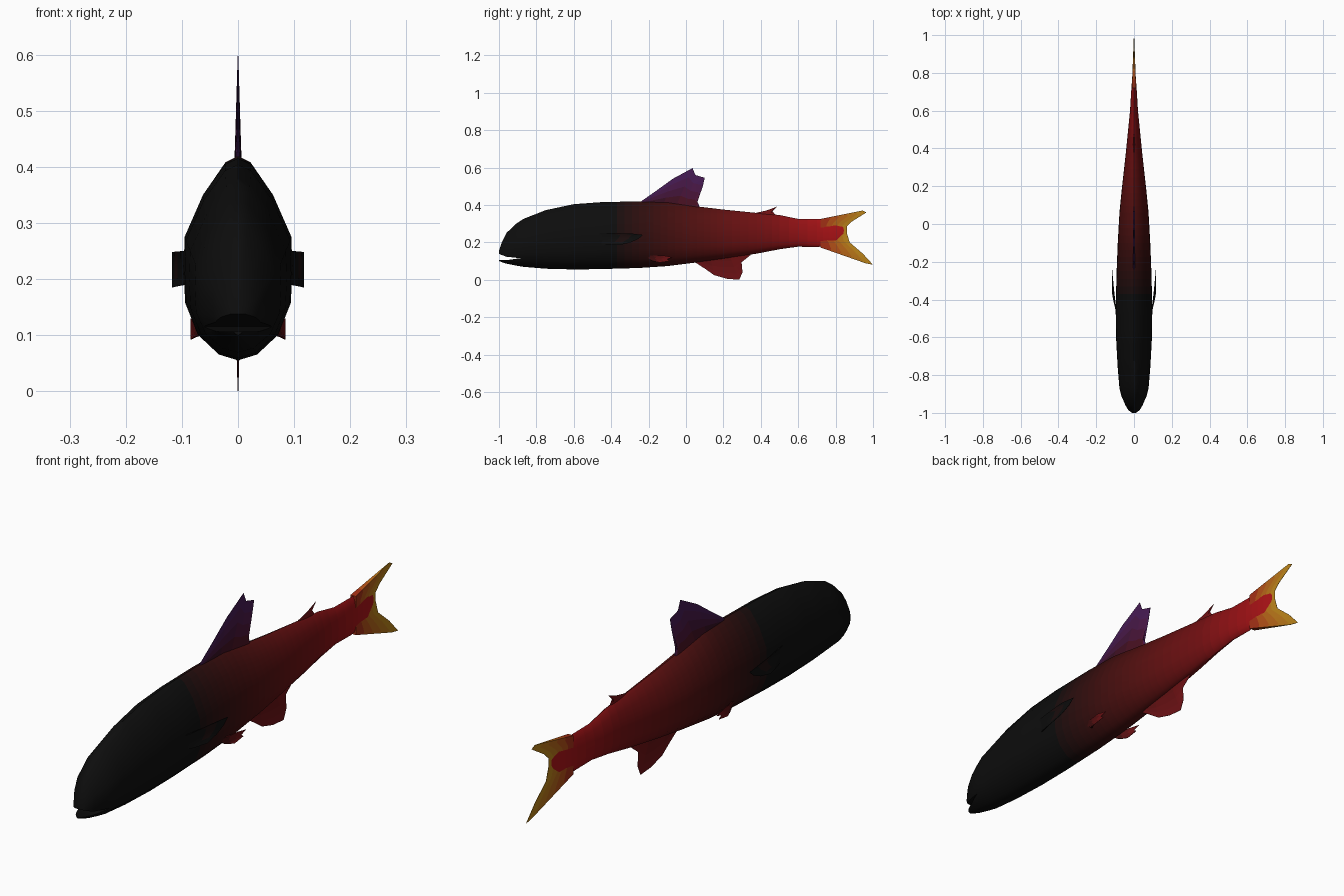
import bpy, bmesh

if "Cube" in bpy.data.objects:
    bpy.data.objects.remove(bpy.data.objects["Cube"])

# Colour ramp along the fish: (y, colour)
RAMP = [(-0.40, (.004, .004, .004)), (-0.18, (.035, .004, .004)), (0.1, (.09, .005, .005)),
        (0.45, (.18, .005, .006)), (0.8, (.42, .006, .008)), (1.1, (.42, .01, .008))]
PURPLE, RED, YELLOW = (.06, .012, .10), (.16, .006, .008), (.5, .25, .01)


def lerp(a, b, t):
    return tuple(p + (q - p) * t for p, q in zip(a, b))


def sample(table, y):
    """Linear lookup in a list of (y, values)."""
    if y <= table[0][0]:
        return table[0][1]
    for (y0, a), (y1, b) in zip(table, table[1:]):
        if y <= y1:
            return lerp(a, b, (y - y0) / (y1 - y0))
    return table[-1][1]


def paint(me, bm_face, colour):
    """Give the face a material of that colour, reusing existing ones."""
    name = "skin_" + "_".join(f"{round(c * 400):03d}" for c in colour)
    mat = bpy.data.materials.get(name)
    if mat is None:
        mat = bpy.data.materials.new(name)
        mat.diffuse_color = (*colour, 1)
        mat.use_nodes = True
        mat.node_tree.nodes["Principled BSDF"].inputs["Base Color"].default_value = mat.diffuse_color
    if mat.name not in me.materials:
        me.materials.append(mat)
    bm_face.material_index = me.materials.find(mat.name)


def finish(name, bm, me):
    bmesh.ops.recalc_face_normals(bm, faces=bm.faces)
    bm.to_mesh(me)
    bm.free()
    ob = bpy.data.objects.new(name, me)
    bpy.context.collection.objects.link(ob)
    return ob


def smooth(ob):
    bpy.ops.object.select_all(action='DESELECT')
    ob.select_set(True)
    bpy.context.view_layer.objects.active = ob
    bpy.ops.object.shade_smooth_by_angle(angle=0.8)


def fin(name, base, tip, thick, tint, rows=4, x_base=0, x_tip=0):
    """Thin fin lofted from a base line to a tip line, both lists of (y, z)."""
    me = bpy.data.meshes.new(name)
    bm = bmesh.new()
    n = len(base)
    grids = []
    for side in (1, -1):
        grids.append([[bm.verts.new((x_base + (x_tip - x_base) * (r / rows) ** .7
                                     + side * (thick * (1 - r / rows) + .0006),
                                     *lerp(base[i], tip[i], r / rows)))
                       for i in range(n)] for r in range(rows + 1)])

    def face(vs, r):
        y = sum(v.co.y for v in vs) / 4
        paint(me, bm.faces.new(vs), lerp(sample(RAMP, round(y, 1)), tint, min(1, (r + .5) / rows)))

    for g in grids:
        for r in range(rows):
            for i in range(n - 1):
                face((g[r][i], g[r][i + 1], g[r + 1][i + 1], g[r + 1][i]), r)
    a, b = grids
    for r in range(rows):
        for i in (0, n - 1):
            face((a[r][i], a[r + 1][i], b[r + 1][i], b[r][i]), r)
    for r in (0, rows):
        for i in range(n - 1):
            face((a[r][i], a[r][i + 1], b[r][i + 1], b[r][i]), r)
    ob = finish(name, bm, me)
    smooth(ob)


# Body: stations (y, (bottom, top, half width))
BODY = [(-1.0, (.10, .155, .012)), (-.985, (.094, .20, .03)), (-.96, (.086, .25, .045)),
        (-.91, (.076, .298, .067)), (-.87, (.069, .325, .077)), (-.75, (.059, .372, .087)),
        (-.6, (.055, .404, .095)), (-.45, (.057, .415, .097)), (-.25, (.063, .419, .092)),
        (-.1, (.073, .416, .086)), (.06, (.093, .392, .077)), (.2, (.112, .375, .063)),
        (.38, (.14, .357, .043)), (.5, (.163, .346, .031)), (.6, (.177, .325, .021)),
        (.7, (.174, .324, .015)), (.8, (.19, .322, .008)), (.85, (.23, .30, .001))]
# Half cross-section, bottom to top: (width share, height share)
SECTION = [(0, 0), (.36, .03), (.75, .13), (.97, .28), (1, .44), (.98, .61), (.64, .82), (.24, .97), (0, 1)]
LOOP = SECTION + [(-x, z) for x, z in SECTION[-2:0:-1]]

ys = [BODY[0][0]]
for (y0, _), (y1, _) in zip(BODY, BODY[1:]):
    k = max(1, round((y1 - y0) / .04))
    ys += [y0 + (y1 - y0) * (j + 1) / k for j in range(k)]
me = bpy.data.meshes.new("body")
bm = bmesh.new()
rings = []
for y in ys:
    lo, hi, w = sample(BODY, y)
    rings.append([bm.verts.new((x * w, y, lo + (hi - lo) * z)) for x, z in LOOP])
m = len(LOOP)
for k in range(len(rings) - 1):
    p, q = rings[k], rings[k + 1]
    c = sample(RAMP, (ys[k] + ys[k + 1]) / 2)
    for i in range(m):
        j = (i + 1) % m
        paint(me, bm.faces.new((p[i], p[j], q[j], q[i])), c)
for ring, y in ((rings[0], -1), (rings[-1], .85)):
    paint(me, bm.faces.new(ring), sample(RAMP, y))
body = finish("body", bm, me)

# Mouth slit cut out of the snout
cut_me = bpy.data.meshes.new("mouth_cutter")
bm = bmesh.new()
slit = [(-1.03, .107), (-.95, .106), (-.885, .115), (-.96, .123), (-1.0, .138), (-1.03, .145)]
left = [bm.verts.new((-.12, *p)) for p in slit]
right = [bm.verts.new((.12, *p)) for p in slit]
bm.faces.new(left)
bm.faces.new(right)
for i in range(len(slit)):
    j = (i + 1) % len(slit)
    bm.faces.new((left[i], left[j], right[j], right[i]))
cut_me.materials.append(me.materials[0])
cutter = finish("mouth_cutter", bm, cut_me)
cutter.hide_render = True
mod = body.modifiers.new("mouth", 'BOOLEAN')
mod.object, mod.operation, mod.solver = cutter, 'DIFFERENCE', 'EXACT'
bpy.context.view_layer.objects.active = body
bpy.ops.object.modifier_apply(modifier="mouth")
bpy.data.objects.remove(cutter)
smooth(body)

# Tail fin, forked
fin("tail_fin",
    [(.72, .172), (.72, .185), (.72, .205), (.72, .23), (.72, .25), (.72, .27), (.72, .295), (.72, .315), (.72, .325)],
    [(.96, .088), (1.0, .08), (.945, .14), (.875, .20), (.86, .25), (.86, .285), (.885, .31), (.965, .36), (.945, .37)],
    .011, YELLOW, rows=5)

# Dorsal fin
fin("dorsal_fin",
    [(-.25, .405), (-.2, .405), (-.12, .405), (-.05, .40), (.0, .39), (.03, .39), (.05, .385), (.065, .38), (.07, .375)],
    [(-.24, .419), (-.16, .475), (-.07, .54), (.035, .597), (.05, .56), (.1, .545), (.09, .50), (.052, .435), (.07, .40)],
    .006, PURPLE)

# Small fin on the back near the tail
fin("adipose_fin",
    [(.37, .345), (.4, .345), (.43, .34), (.45, .34), (.47, .335)],
    [(.375, .358), (.43, .37), (.487, .391), (.462, .367), (.475, .35)], .004, RED, rows=2)

# Anal fin
fin("anal_fin",
    [(.04, .12), (.08, .12), (.13, .125), (.18, .13), (.23, .135), (.27, .14), (.3, .145), (.34, .15)],
    [(.05, .092), (.1, .06), (.15, .025), (.22, .005), (.285, 0.0), (.302, .04), (.295, .092), (.345, .132)],
    .004, RED)

# Paired side fins
for side, s in (("left", -1), ("right", 1)):
    fin("pectoral_fin_" + side,
        [(-.48, .25), (-.475, .235), (-.47, .22), (-.465, .205), (-.46, .19)],
        [(-.3, .248), (-.23, .24), (-.255, .218), (-.3, .198), (-.36, .185)],
        .002, RAMP[0][1], x_base=.09 * s, x_tip=.117 * s)
    fin("pelvic_fin_" + side,
        [(-.21, .13), (-.205, .122), (-.2, .115), (-.19, .107), (-.18, .1)],
        [(-.12, .13), (-.07, .12), (-.1, .11), (-.085, .1), (-.14, .092)],
        .003, RED, rows=3, x_base=.066 * s, x_tip=.084 * s)
